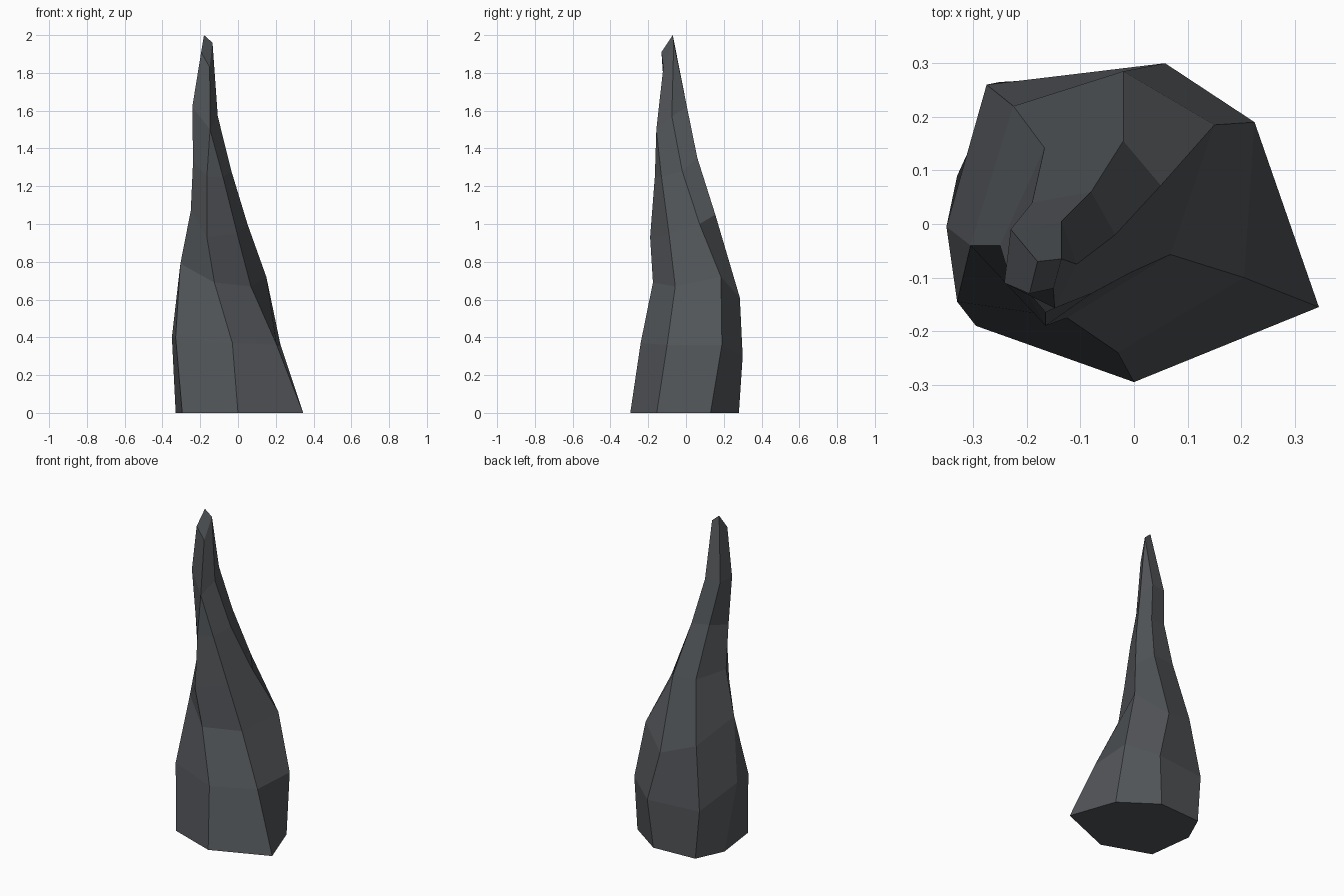
import bpy, bmesh

if "Cube" in bpy.data.objects:
    bpy.data.objects.remove(bpy.data.objects["Cube"])

# Ridge lines running from base to tip, counter-clockwise from the front
front = [(0, -.295, 0), (-.03, -.24, .37), (-.125, -.175, .69), (-.165, -.19, .93),
         (-.165, -.165, 1.25), (-.148, -.157, 1.5), (-.15, -.12, 1.83)]
# the front right ridge joins the front ridge near the tip
front_right = [(.345, -.155, 0), (.205, -.1, .36), (.068, -.057, .67), (-.005, -.09, .95),
               (-.08, -.13, 1.25)] + front[5:]
right = [(.245, .13, 0), (.225, .19, .36), (.15, .185, .72), (.05, .072, 1.0),
         (-.035, -.02, 1.28), (-.107, -.075, 1.57), (-.135, -.065, 1.96)]
back = [(.03, .28, 0), (.058, .3, .3), (-.02, .285, .61), (-.02, .155, 1.05),
        (-.08, .06, 1.35), (-.135, .005, 1.62), (-.135, -.065, 1.96)]
back_left = [(-.25, .265, 0), (-.275, .26, .3), (-.225, .22, .68), (-.167, .142, 1.05),
             (-.19, .04, 1.36), (-.23, -.01, 1.62), (-.18, -.07, 2.0)]
left = [(-.33, .09, 0), (-.35, -.005, .4), (-.305, -.04, .79), (-.25, -.04, 1.07),
        (-.238, -.08, 1.33), (-.242, -.11, 1.62), (-.195, -.13, 1.91)]
# the front left ridge joins the left ridge above the bulge
front_left = [(-.295, -.19, 0), (-.33, -.145, .4)] + left[2:]

ridges = [front, front_right, right, back, back_left, left, front_left]

bm = bmesh.new()
verts = {}


def add_face(points):
    """Make a face, dropping repeated points where ridges join."""
    unique = list(dict.fromkeys(points))
    if len(unique) > 2:
        bm.faces.new([verts.setdefault(p, None) or make_vert(p) for p in unique])


def make_vert(p):
    verts[p] = bm.verts.new(p)
    return verts[p]


# Sides between neighbouring ridges
for i, a in enumerate(ridges):
    b = ridges[(i + 1) % len(ridges)]
    for k in range(len(a) - 1):
        add_face([a[k], b[k], b[k + 1], a[k + 1]])

# Flat base and chipped tip
add_face([r[0] for r in reversed(ridges)])
add_face([r[-1] for r in ridges])
bmesh.ops.recalc_face_normals(bm, faces=bm.faces[:])

mesh = bpy.data.meshes.new("rock_spire")
bm.to_mesh(mesh)
bm.free()
spire = bpy.data.objects.new("rock_spire", mesh)
bpy.context.collection.objects.link(spire)

stone = bpy.data.materials.new("dark slate grey")
stone.diffuse_color = (.085, .092, .1, 1)
stone.use_nodes = True
stone.node_tree.nodes["Principled BSDF"].inputs["Base Color"].default_value = stone.diffuse_color
mesh.materials.append(stone)
